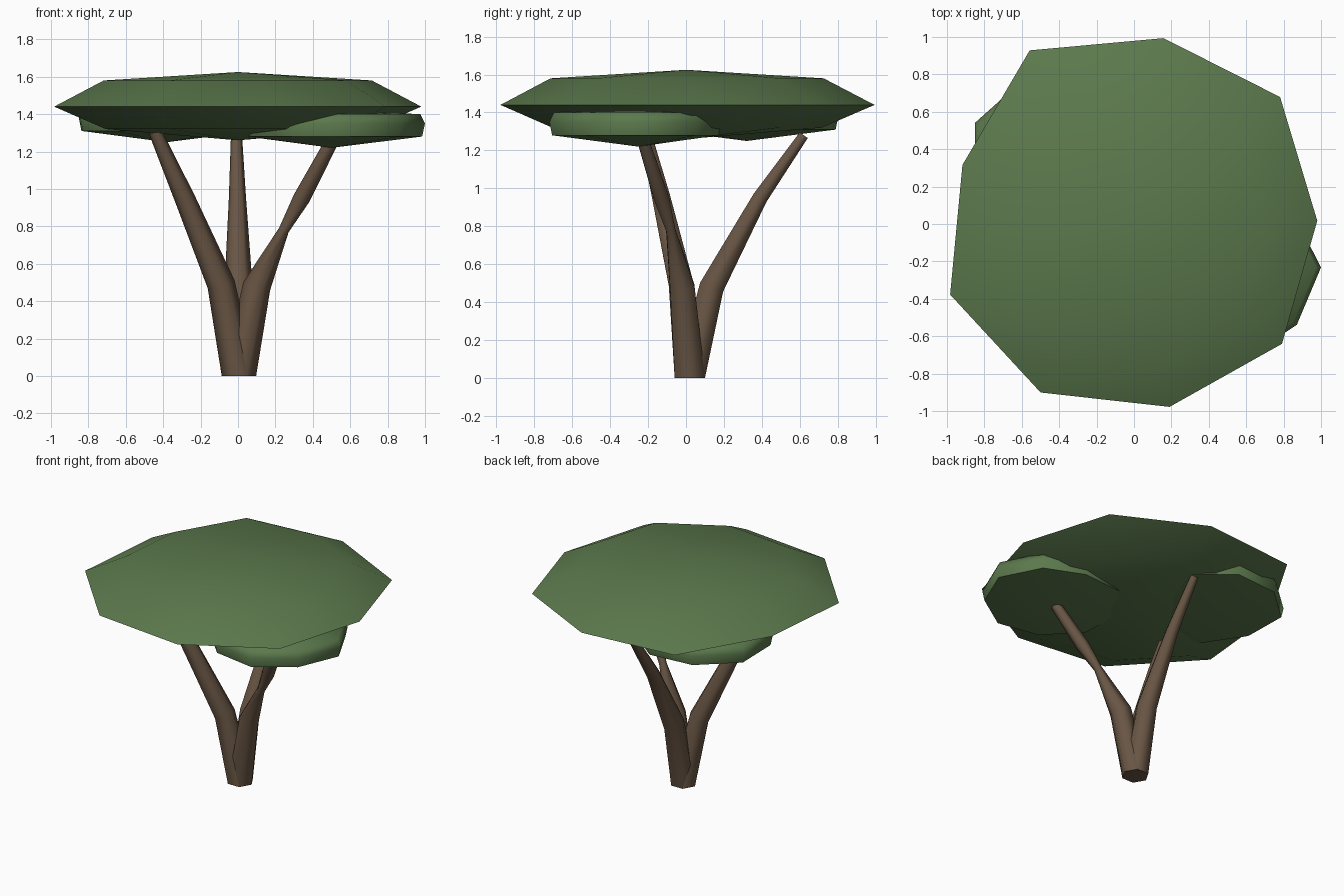
import bpy
import bmesh
from math import sin, cos, radians
from mathutils import Vector

if "Cube" in bpy.data.objects:
    bpy.data.objects.remove(bpy.data.objects["Cube"])


def material(name, color):
    mat = bpy.data.materials.new(name)
    mat.use_nodes = True
    mat.diffuse_color = color
    bsdf = mat.node_tree.nodes["Principled BSDF"]
    bsdf.inputs["Base Color"].default_value = color
    bsdf.inputs["Roughness"].default_value = 0.9
    return mat


leaf_green = material("leaf green", (0.105, 0.19, 0.073, 1))
bark_brown = material("bark brown", (0.14, 0.092, 0.058, 1))


def loft(name, rings, mat, bottom=None, top=None):
    """Skin a stack of point rings; close each end with a tip or a flat cap."""
    bm = bmesh.new()
    loops = [[bm.verts.new(p) for p in ring] for ring in rings]
    n = len(loops[0])
    for a, b in zip(loops, loops[1:]):
        for i in range(n):
            j = (i + 1) % n
            bm.faces.new((a[i], a[j], b[j], b[i]))
    for loop, tip in ((loops[0], bottom), (loops[-1], top)):
        if tip is None:
            bm.faces.new(loop)
        else:
            v = bm.verts.new(tip)
            for i in range(n):
                bm.faces.new((loop[i], loop[(i + 1) % n], v))
    bmesh.ops.recalc_face_normals(bm, faces=bm.faces)
    mesh = bpy.data.meshes.new(name)
    bm.to_mesh(mesh)
    bm.free()
    mesh.materials.append(mat)
    obj = bpy.data.objects.new(name, mesh)
    bpy.context.collection.objects.link(obj)
    bpy.ops.object.select_all(action='DESELECT')
    obj.select_set(True)
    bpy.context.view_layer.objects.active = obj
    bpy.ops.object.shade_smooth_by_angle(angle=radians(70))
    return obj


def canopy(name, center, phase, radii, profile, z_bottom, z_top):
    """Flattened, slightly irregular disc of leaves."""
    cx, cy = center
    step = 360 / len(radii)
    rings = []
    for scale, z in profile:
        rings.append([(cx + r * scale * cos(radians(phase + i * step)),
                       cy + r * scale * sin(radians(phase + i * step)), z)
                      for i, r in enumerate(radii)])
    loft(name, rings, leaf_green, (cx, cy, z_bottom), (cx, cy, z_top))


# Leaf canopies
canopy("main_canopy", (0, 0), 1,
       [0.98, 1.035, 1.006, 1.083, 0.97, 1.053, 1.03, 0.996, 1.018],
       [(0.72, 1.32), (1, 1.44), (0.73, 1.58)], 1.26, 1.625)
pad_profile = [(0.97, 0.06), (1, 0.13), (0.95, 0.18)]
for name, center, phase, base, radii in (
        ("front_canopy", (0.5, -0.25), 2, 1.22,
         [0.5, 0.47, 0.44, 0.48, 0.49, 0.48, 0.47, 0.48, 0.47]),
        ("back_canopy", (-0.38, 0.32), -5, 1.25,
         [0.49, 0.48, 0.5, 0.5, 0.52, 0.48, 0.49, 0.48, 0.5])):
    canopy(name, center, phase, radii,
           [(s, base + z) for s, z in pad_profile], base, base + 0.2)


def branch(name, path, sides=6):
    """Tapered limb along (x, y, z, radius) points."""
    points = [Vector(p[:3]) for p in path]
    rings = []
    for i, p in enumerate(points):
        if i == 0:
            d = Vector((0, 0, 1))
        else:
            ahead = points[min(i + 1, len(points) - 1)]
            d = (ahead - points[i - 1]).normalized()
        u = Vector((1, 0, 0))
        u = (u - d * u.dot(d)).normalized()
        v = d.cross(u)
        rings.append([p + path[i][3] * (u * cos(radians(k * 360 / sides))
                                        + v * sin(radians(k * 360 / sides)))
                      for k in range(sides)])
    loft(name, rings, bark_brown)


# Three limbs rising out of one shared trunk foot
foot = (0.005, 0.02, 0, 0.092)
branch("left_branch", [foot, (0.1, -0.02, 0.48, 0.075), (0.245, -0.08, 0.78, 0.028),
                       (0.34, -0.13, 0.95, 0.046), (0.5, -0.225, 1.25, 0.036)])
branch("right_branch", [foot, (-0.09, -0.025, 0.49, 0.075),
                        (-0.285, -0.13, 0.95, 0.055), (-0.445, -0.22, 1.31, 0.035)])
branch("back_branch", [foot, (0.003, 0.135, 0.48, 0.075),
                       (-0.003, 0.39, 0.95, 0.046), (-0.008, 0.62, 1.28, 0.03)])
